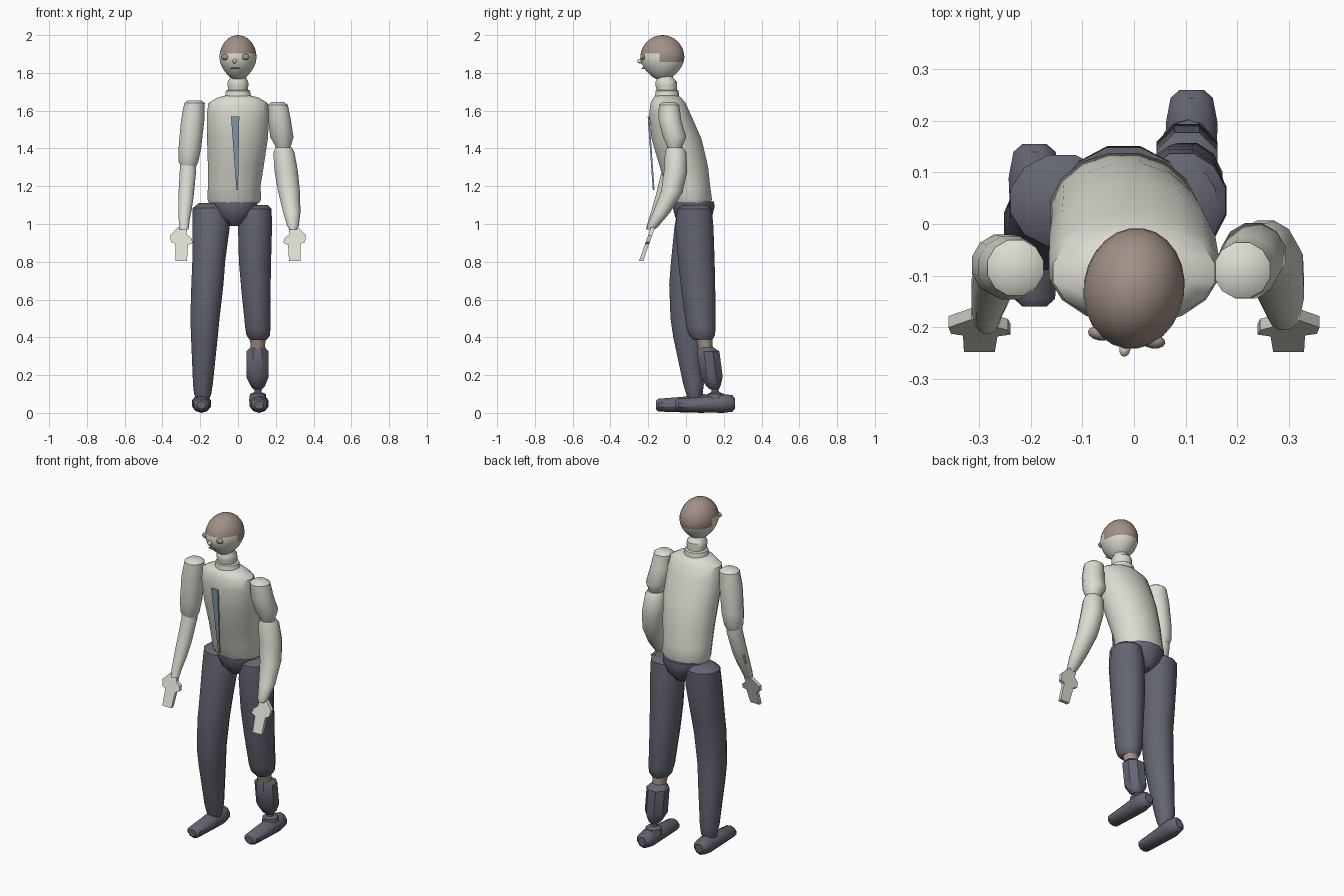
import bpy, bmesh, math
from mathutils import Matrix, Vector

default = bpy.data.objects.get("Cube")
if default:
    bpy.data.objects.remove(default, do_unlink=True)


def material(name, r, g, b):
    m = bpy.data.materials.new(name)
    m.use_nodes = True
    m.diffuse_color = (r, g, b, 1)
    m.node_tree.nodes["Principled BSDF"].inputs["Base Color"].default_value = (r, g, b, 1)
    return m


cream = material("cream", .71, .71, .64)
brown = material("warm brown", .36, .28, .24)
slate = material("slate trousers", .125, .13, .165)
blue = material("tie blue", .24, .32, .41)


def finish(name, bm, *materials, angle=40):
    """Turn a bmesh into a named, shaded object."""
    bmesh.ops.recalc_face_normals(bm, faces=bm.faces)
    mesh = bpy.data.meshes.new(name)
    bm.to_mesh(mesh)
    bm.free()
    for m in materials:
        mesh.materials.append(m)
    ob = bpy.data.objects.new(name, mesh)
    bpy.context.collection.objects.link(ob)
    bpy.ops.object.select_all(action="DESELECT")
    ob.select_set(True)
    bpy.context.view_layer.objects.active = ob
    bpy.ops.object.shade_smooth_by_angle(angle=math.radians(angle))
    return ob


def loft_mesh(rings, sides=12, along_y=False):
    """Skin elliptical rings (x, y, z, radius[, second radius])."""
    bm = bmesh.new()
    loops = []
    for x, y, z, a, *rest in rings:
        b = rest[0] if rest else a
        loop = []
        for i in range(sides):
            t = math.tau * (i + .5) / sides
            u, v = a * math.cos(t), b * math.sin(t)
            offset = Vector((u, 0, v)) if along_y else Vector((u, v, 0))
            loop.append(bm.verts.new(Vector((x, y, z)) + offset))
        loops.append(loop)
    for low, high in zip(loops, loops[1:]):
        for i in range(sides):
            j = (i + 1) % sides
            bm.faces.new((low[i], low[j], high[j], high[i]))
    bm.faces.new(loops[0])
    bm.faces.new(loops[-1])
    return bm


def loft(name, rings, mat, sides=12, along_y=False):
    return finish(name, loft_mesh(rings, sides, along_y), mat)


def plate(name, outline, depth, mat, place):
    """Extrude an x-z outline; place(x, z) gives the front y."""
    bm = bmesh.new()
    front = [bm.verts.new((x, place(x, z), z)) for x, z in outline]
    back = [bm.verts.new((x, place(x, z) + depth, z)) for x, z in outline]
    bm.faces.new(front)
    bm.faces.new(back[::-1])
    for i in range(len(outline)):
        j = (i + 1) % len(outline)
        bm.faces.new((front[i], front[j], back[j], back[i]))
    return finish(name, bm, mat)


# Torso, leaning forward at the shoulders
loft("torso", [
    (-.02, .025, 1.11, .135, .105), (-.02, .025, 1.13, .145, .115),
    (-.02, .01, 1.2, .142, .12), (-.012, -.01, 1.3, .15, .13),
    (-.003, -.05, 1.45, .164, .135), (0, -.085, 1.58, .168, .112),
    (0, -.095, 1.64, .16, .095), (0, -.1, 1.67, .11, .075),
    (0, -.1, 1.68, .07, .06)], cream, sides=16)

# Neck with a stepped collar
loft("collar", [(0, -.1, 1.66, .078, .068), (0, -.1, 1.685, .068, .064),
                (0, -.1, 1.705, .065, .062), (0, -.1, 1.71, .055)], cream, 16)
loft("neck", [(0, -.1, 1.69, .052), (0, -.105, 1.735, .056, .058),
              (0, -.105, 1.755, .055, .057), (0, -.11, 1.77, .045),
              (0, -.115, 1.8, .04)], cream, 16)

# Tie, a narrow hanging wedge
plate("tie", [(-.037, 1.57), (.007, 1.57), (.0, 1.18), (-.008, 1.18)], .009, blue,
      lambda x, z: -.203 + (1.57 - z) * .07)

# Head: an egg with the hair cap coloured by height
turn = Matrix.Translation((0, -.125, 1.88)) @ Matrix.Rotation(-.15, 4, "Z")
bm = bmesh.new()
bmesh.ops.create_uvsphere(bm, u_segments=24, v_segments=16, radius=1)
for v in bm.verts:
    taper = 1 - .22 * max(0, -v.co.z) ** 1.5
    v.co = Vector((v.co.x * .098 * taper, v.co.y * .118 * taper, v.co.z * .12))
for f in bm.faces:
    c = f.calc_center_median()
    f.material_index = int(c.z > (-.02 if c.y > 0 else .022))
bm.transform(turn)
finish("head", bm, cream, brown)


def face_feature(name, position, scale, mat):
    ball = bmesh.new()
    bmesh.ops.create_uvsphere(ball, u_segments=12, v_segments=8, radius=1)
    ball.transform(turn @ Matrix.Translation(position) @ Matrix.Diagonal((*scale, 1)))
    finish(name, ball, mat)


for side, x in (("right", -.052), ("left", .052)):
    face_feature(side + "_eye", (x, -.096, .004), (.024, .014, .016), brown)
face_feature("nose", (0, -.118, -.018), (.011, .016, .013), cream)
face_feature("mouth", (0, -.104, -.056), (.026, .006, .004), brown)

# Right arm, nearly straight
loft("right_upper_arm", [
    (-.23, -.085, 1.655, .035), (-.23, -.085, 1.64, .056), (-.24, -.085, 1.55, .064),
    (-.255, -.08, 1.4, .062), (-.262, -.08, 1.33, .054), (-.262, -.08, 1.3, .04)], cream)
bm = loft_mesh([
    (-.265, -.08, 1.34, .04), (-.265, -.085, 1.28, .045), (-.275, -.12, 1.15, .042),
    (-.28, -.145, 1.08, .037), (-.285, -.17, 1.02, .03), (-.285, -.19, .97, .024)])
bm.normal_update()
for f in bm.faces:
    c = f.calc_center_median()
    f.material_index = int(1.08 < c.z < 1.15 and c.x < -.3 and c.y > -.13)
finish("right_forearm", bm, cream, brown)

# Left arm, separated at the elbow
loft("left_upper_arm", [
    (.21, -.09, 1.645, .035), (.21, -.09, 1.63, .056), (.22, -.085, 1.55, .062),
    (.232, -.06, 1.46, .064), (.238, -.06, 1.42, .046), (.24, -.06, 1.38, .032)], cream)
loft("left_forearm", [
    (.243, -.06, 1.405, .045), (.243, -.055, 1.38, .058), (.255, -.055, 1.28, .064),
    (.27, -.075, 1.17, .06), (.285, -.13, 1.06, .047), (.291, -.175, .99, .032),
    (.291, -.185, .97, .02)], cream)

# Open flat hands with spread thumbs
hand = [(.27, .985), (.315, .985), (.36, .94), (.355, .905), (.332, .895), (.33, .805),
        (.27, .805), (.265, .89), (.24, .9), (.245, .925), (.272, .945)]
for side, s in (("right", -1), ("left", 1)):
    plate(side + "_hand", [(s * x, z) for x, z in hand], .022, cream,
          lambda x, z: -.185 - (.985 - z) * .35)

# Hips
loft("pelvis", [(-.02, .04, .99, .03, .06), (-.02, .04, 1.035, .095, .1),
                (-.02, .04, 1.09, .125, .115), (-.02, .04, 1.12, .128, .112)], slate)

# Right trouser leg
loft("right_leg", [
    (-.14, .045, 1.11, .07, .06), (-.14, .045, 1.085, .103, .092),
    (-.143, .035, .98, .102, .1), (-.155, .015, .8, .09, .098),
    (-.162, .0, .68, .088, .092), (-.175, .0, .5, .08, .085),
    (-.178, .01, .4, .073, .08), (-.186, .04, .15, .054, .056),
    (-.187, .045, .1, .047, .045), (-.187, .045, .07, .035, .035)], slate)

# Left trouser leg ending above the knee joint
loft("left_thigh", [
    (.095, .05, 1.1, .065, .065), (.093, .045, 1.08, .088, .095),
    (.09, .045, .98, .093, .104), (.09, .055, .8, .088, .1),
    (.095, .065, .65, .08, .093), (.105, .08, .45, .069, .08),
    (.107, .085, .41, .064, .07), (.107, .09, .385, .045, .05)], slate)
loft("left_knee", [(.105, .09, .42, .05), (.105, .1, .36, .04),
                   (.105, .105, .33, .04)], brown, 10)
loft("left_shin", [
    (.105, .105, .35, .038), (.103, .118, .325, .064), (.103, .135, .19, .064),
    (.105, .145, .14, .04), (.105, .15, .125, .025)], slate, 8)
loft("left_ankle", [
    (.105, .15, .14, .018), (.105, .155, .11, .02), (.105, .158, .1, .044),
    (.105, .16, .06, .05)], slate, 10)

# Long rounded feet, the left one set back
shoe = [(-.16, .042, .025, .022), (-.145, .041, .042, .034), (-.02, .044, .048, .041),
        (.09, .05, .053, .05), (.14, .05, .043, .044), (.155, .05, .025, .026)]
for side, x, back in (("right", -.193, 0), ("left", .112, .105)):
    loft(side + "_foot", [(x, y + back, z, a, b) for y, z, a, b in shoe],
         slate, 10, along_y=True)
